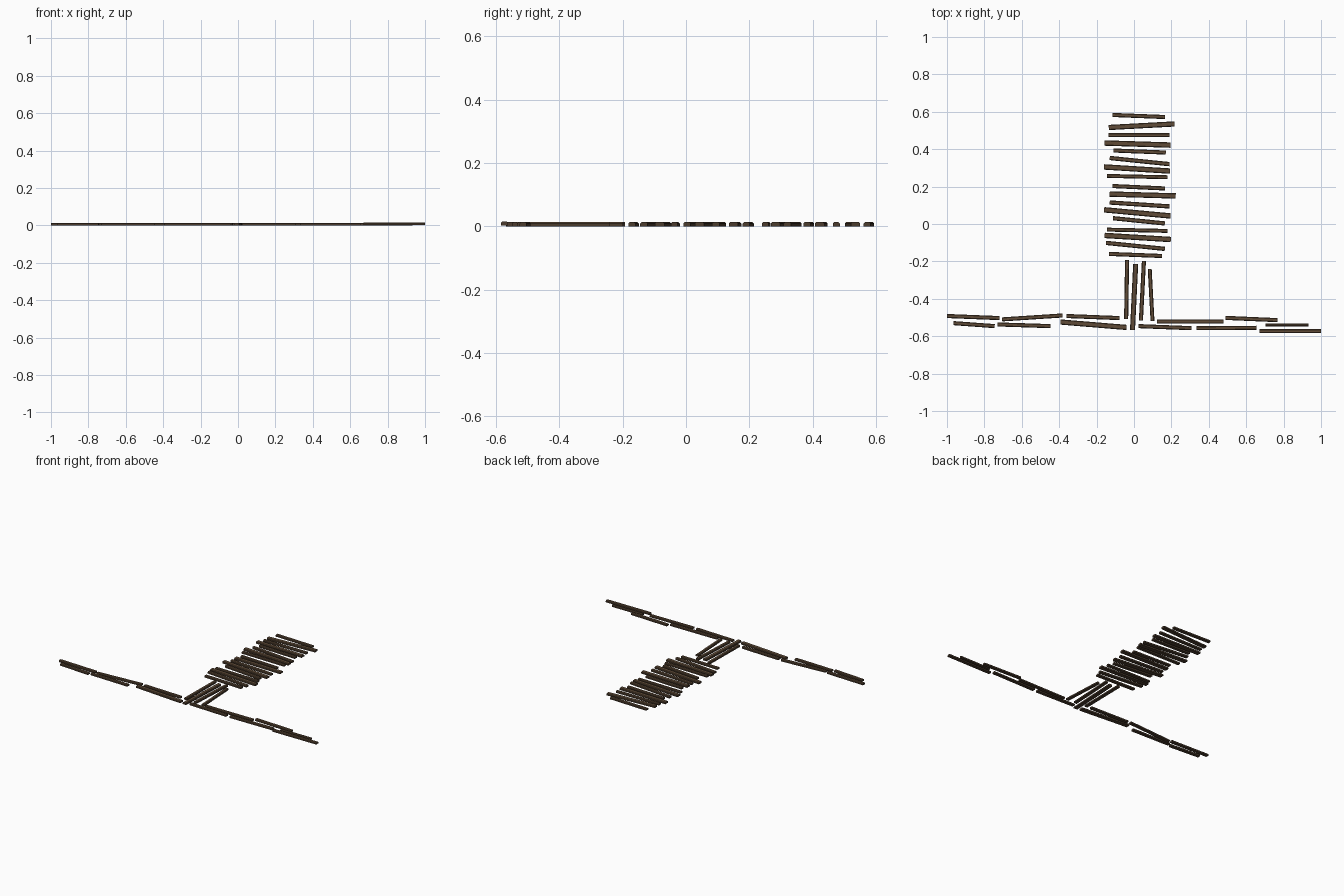
import bpy, bmesh, math
from mathutils import Matrix, Vector


def material(name, rgb):
    m = bpy.data.materials.new(name)
    m.diffuse_color = (*rgb, 1)
    return m


BROWN = material("plank brown", (0.115, 0.070, 0.038))
DARK = material("dark plank edge", (0.070, 0.044, 0.026))
H = 0.0135


def plank(name, x0, y0, x1, y1, w, z=0.0):
    """Flat chamfered plank running between two end points."""
    a, b = Vector((x0, y0, 0)), Vector((x1, y1, 0))
    d = b - a
    L, hw, c = d.length / 2, w / 2, 0.004
    profile = [(-hw, 0), (hw, 0), (hw, H - c), (hw - c, H), (-hw + c, H), (-hw, H - c)]
    bm = bmesh.new()
    ends = [[bm.verts.new((s * L, py, pz)) for py, pz in profile] for s in (-1, 1)]
    bm.faces.new(ends[0])
    bm.faces.new(ends[1])
    n = len(profile)
    for i in range(n):
        j = (i + 1) % n
        bm.faces.new((ends[0][i], ends[0][j], ends[1][j], ends[1][i]))
    bmesh.ops.recalc_face_normals(bm, faces=bm.faces)
    # weathered sides and ends are darker than the top
    for f in bm.faces:
        f.material_index = 0 if f.normal.z > 0.3 else 1
    me = bpy.data.meshes.new(name)
    bm.to_mesh(me)
    bm.free()
    me.materials.append(BROWN)
    me.materials.append(DARK)
    ob = bpy.data.objects.new(name, me)
    bpy.context.collection.objects.link(ob)
    ob.matrix_world = (Matrix.Translation((a + b) / 2 + Vector((0, 0, z)))
                       @ Matrix.Rotation(math.atan2(d.y, d.x), 4, 'Z'))


# walkway cross planks: left x, right x, left y, right y, width
for p in [
    (-.115, .165, .583, .572, .022), (-.135, .217, .516, .535, .028),
    (-.135, .190, .475, .475, .021), (-.157, .195, .433, .422, .029),
    (-.110, .170, .393, .382, .022), (-.130, .190, .353, .320, .023),
    (-.160, .192, .305, .283, .029), (-.145, .180, .257, .250, .021),
]:
    plank("upper_walkway_plank", p[0], p[2], p[1], p[3], p[4])
for p in [
    (-.115, .165, .203, .190, .022), (-.130, .223, .160, .150, .029),
    (-.130, .190, .115, .094, .023), (-.160, .195, .076, .043, .029),
    (-.112, .165, .031, .003, .023), (-.145, .180, -.030, -.037, .021),
    (-.157, .197, -.061, -.083, .029), (-.150, .165, -.101, -.133, .023),
    (-.133, .150, -.160, -.171, .022),
]:
    plank("lower_walkway_plank", p[0], p[2], p[1], p[3], p[4])

# lengthwise planks joining walkway and path: far x, near x, far y, near y, width
for p in [
    (-.037, -.042, -.193, -.508, .022), (.009, -.008, -.214, -.567, .027),
    (.053, .037, -.198, -.516, .022), (.084, .099, -.240, -.519, .021),
]:
    plank("connecting_plank", p[0], p[2], p[1], p[3], p[4])

# long path across the front
for p in [
    (-1.0, -.72, -.492, -.503, .022), (-.965, -.745, -.530, -.546, .022),
    (-.705, -.382, -.510, -.489, .022), (-.730, -.447, -.537, -.546, .022),
    (-.393, -.040, -.524, -.553, .028), (-.360, -.078, -.492, -.503, .022),
    (.024, .307, -.546, -.557, .022), (.124, .478, -.521, -.521, .022),
    (.334, .655, -.557, -.555, .022), (.490, .768, -.502, -.514, .022),
    (.703, .933, -.540, -.540, .016),
]:
    plank("path_plank", p[0], p[2], p[1], p[3], p[4])
plank("path_end_plank", .67, -.573, 1.0, -.573, .022, .002)
